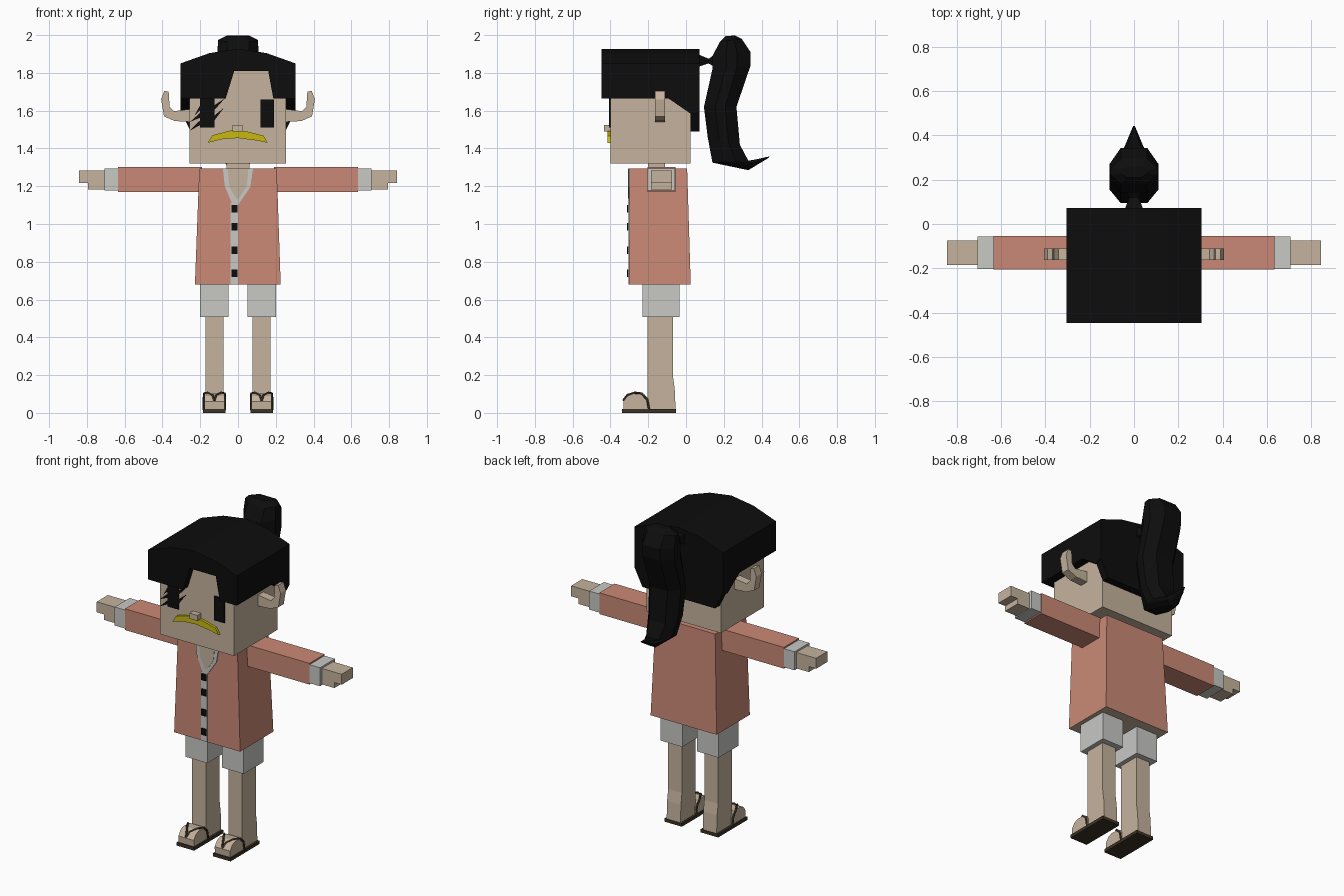
import bpy, bmesh
from mathutils import Vector

if "Cube" in bpy.data.objects:
    bpy.data.objects.remove(bpy.data.objects["Cube"], do_unlink=True)


def material(name, r, g, b):
    m = bpy.data.materials.new(name)
    m.use_nodes = True
    m.diffuse_color = (r, g, b, 1)
    bsdf = m.node_tree.nodes["Principled BSDF"]
    bsdf.inputs["Base Color"].default_value = (r, g, b, 1)
    bsdf.inputs["Roughness"].default_value = 0.9
    return m


SKIN = material("skin", .56, .45, .34)
CORAL = material("coral_cloth", .59, .25, .18)
GREY = material("pale_grey_cloth", .58, .58, .56)
BLACK = material("black", .004, .004, .004)
YELLOW = material("yellow", .58, .48, .005)
BROWN = material("dark_brown", .045, .032, .018)


def loft(name, rings, *mats):
    """Join equal-length rings of points into a capped solid."""
    bm = bmesh.new()
    loops = [[bm.verts.new(p) for p in ring] for ring in rings]
    n = len(loops[0])
    for a, b in zip(loops, loops[1:]):
        for i in range(n):
            j = (i + 1) % n
            bm.faces.new((a[i], a[j], b[j], b[i]))
    bm.faces.new(loops[0][::-1])
    bm.faces.new(loops[-1])
    bmesh.ops.recalc_face_normals(bm, faces=bm.faces)
    me = bpy.data.meshes.new(name)
    bm.to_mesh(me)
    bm.free()
    for m in mats:
        me.materials.append(m)
    ob = bpy.data.objects.new(name, me)
    bpy.context.collection.objects.link(ob)
    return ob


def prism_y(name, pts, y0, y1, mat):
    """Extrude an x-z outline along y."""
    return loft(name, [[(x, y, z) for x, z in pts] for y in (y0, y1)], mat)


def prism_x(name, pts, x0, x1, mat):
    """Extrude a y-z outline along x."""
    return loft(name, [[(x, y, z) for y, z in pts] for x in (x0, x1)], mat)


def rect(x0, x1, y0, y1, z):
    return [(x0, y0, z), (x1, y0, z), (x1, y1, z), (x0, y1, z)]


def box(name, x0, x1, y0, y1, z0, z1, mat):
    return loft(name, [rect(x0, x1, y0, y1, z0), rect(x0, x1, y0, y1, z1)], mat)


# Head and neck
box("head", -.257, .253, -.4, .025, 1.32, 1.85, SKIN)
box("neck", -.06, .06, -.2, -.11, 1.2, 1.33, SKIN)
box("nose", -.03, .025, -.435, -.39, 1.49, 1.525, SKIN)

# Hair cap with a notched fringe, back panel and sloping sides
prism_y("hair_cap", [(-.305, 1.665), (-.065, 1.665), (-.02, 1.81), (.16, 1.81),
                     (.187, 1.665), (.305, 1.665), (.305, 1.85), (.15, 1.905),
                     (0, 1.927), (-.15, 1.905), (-.305, 1.85)], -.447, .072, BLACK)
prism_y("hair_back", [(-.305, 1.6), (-.25, 1.49), (.25, 1.49), (.305, 1.6),
                      (.305, 1.85), (-.305, 1.85)], .024, .072, BLACK)
for s, side in ((1, "left"), (-1, "right")):
    prism_x(side + "_hair_side", [(-.1, 1.67), (.03, 1.58), (.072, 1.6), (.072, 1.67)],
            s * .24, s * .305, BLACK)


def tail_ring(front, back, w):
    """Eight-sided section between a front and a back (y, z) point."""
    out = []
    for t, k in ((0, .55), (.35, 1), (.65, 1), (1, .55)):
        p = Vector(front).lerp(Vector(back), t)
        out.append((k * w, p.x, p.y))
    return out + [(-x, y, z) for x, y, z in reversed(out)]


# Ponytail and its tie
loft("ponytail", [tail_ring(f, b, w) for f, b, w in (
    ((.21, 1.995), (.26, 1.998), .06),
    ((.18, 1.965), (.295, 1.98), .105),
    ((.14, 1.89), (.342, 1.91), .11),
    ((.14, 1.82), (.342, 1.84), .11),
    ((.095, 1.62), (.267, 1.62), .11),
    ((.115, 1.46), (.285, 1.42), .1),
    ((.14, 1.325), (.33, 1.335), .08),
    ((.33, 1.285), (.37, 1.342), .04),
    ((.44, 1.352), (.443, 1.358), .004))], BLACK)
loft("hair_tie", [[(-w, y, z0), (w, y, z0), (w, y, z1), (-w, y, z1)] for y, z0, z1, w in (
    (.06, 1.83, 1.9, .045), (.12, 1.85, 1.875, .02), (.17, 1.82, 1.91, .05))], BLACK)

# Eyes, lashes and moustache
box("right_eye", -.2, -.125, -.408, -.4, 1.51, 1.665, BLACK)
box("left_eye", .12, .19, -.408, -.4, 1.51, 1.66, BLACK)
for i, (x, z, dx, dz) in enumerate(((-.2, 1.615, -.03, -.04), (-.2, 1.575, -.055, -.035),
                                    (-.2, 1.535, -.055, -.04), (-.125, 1.615, .055, .05),
                                    (-.125, 1.56, .05, .055))):
    prism_y(f"lash_{i + 1}", [(x, z - .012), (x, z + .014), (x + dx, z + dz)],
            -.406, -.4, BLACK)
prism_y("moustache", [(-.16, 1.43), (-.135, 1.47), (-.04, 1.495), (.04, 1.492),
                      (.135, 1.467), (.157, 1.43), (.1, 1.442), (0, 1.455),
                      (-.08, 1.45)], -.415, -.395, YELLOW)

# Coat, with the body showing underneath
coat = loft("coat", [rect(-.228, .226, -.302, .025, .68),
                     rect(-.205, .205, -.298, .006, 1.293)], CORAL, SKIN)
for f in coat.data.polygons:
    if f.normal.z < -.9:
        f.material_index = 1

# Collar, front band and buttons
prism_y("collar", [(-.08, 1.294), (-.07, 1.2), (-.03, 1.105), (0, 1.1), (.065, 1.195),
                   (.08, 1.294)], -.305, -.296, GREY)
prism_y("open_chest", [(-.055, 1.295), (-.046, 1.2), (-.012, 1.135), (.004, 1.135),
                       (.046, 1.2), (.055, 1.295)], -.307, -.298, SKIN)
box("front_band", -.04, 0, -.305, -.296, .68, 1.11, GREY)
for i, z in enumerate((.74, .86, .985, 1.08)):
    box(f"button_{i + 1}", -.035, -.003, -.312, -.304, z - .02, z + .02, BLACK)


def strap(name, points):
    cu = bpy.data.curves.new(name, "CURVE")
    cu.dimensions = "3D"
    cu.bevel_depth = .006
    cu.bevel_resolution = 0
    cu.use_fill_caps = True
    sp = cu.splines.new("POLY")
    sp.points.add(len(points) - 1)
    for q, p in zip(sp.points, points):
        q.co = (*p, 1)
    cu.materials.append(BROWN)
    bpy.context.collection.objects.link(bpy.data.objects.new(name, cu))


# Mirrored parts: ears, arms, legs and sandals
for s, side in ((1, "left"), (-1, "right")):
    ear = [(.24, 1.54), (.335, 1.545), (.392, 1.57), (.407, 1.66), (.39, 1.705),
           (.367, 1.70), (.362, 1.62), (.34, 1.597), (.24, 1.61)]
    prism_y(side + "_ear", [(s * x, z) for x, z in ear], -.163, -.11, SKIN)

    box(side + "_sleeve", s * .19, s * .635, -.205, -.055, 1.17, 1.302, CORAL)
    box(side + "_cuff", s * .63, s * .707, -.203, -.057, 1.178, 1.293, GREY)
    hand = [(.7, 1.183), (.793, 1.183), (.793, 1.217), (.843, 1.217), (.843, 1.282),
            (.7, 1.282)]
    prism_y(side + "_hand", [(s * x, z) for x, z in hand], -.185, -.075, SKIN)

    box(side + "_shorts_leg", s * .05, s * .2, -.23, -.035, .507, .72, GREY)
    prism_x(side + "_leg", [(-.205, .015), (-.055, .015), (-.06, .13), (-.07, .2),
                            (-.07, .55), (-.205, .55)], s * .077, s * .172, SKIN)
    prism_x(side + "_foot", [(-.33, .015), (-.332, .06), (-.31, .09), (-.28, .102),
                             (-.22, .098), (-.195, .07), (-.195, .015)],
            s * .072, s * .178, SKIN)
    box(side + "_sole", s * .065, s * .185, -.338, -.052, 0, .02, BROWN)
    for e, edge in ((1, "outer"), (-1, "inner")):
        path = [(0, -.333, .065), (.01, -.31, .095), (.035, -.27, .107), (.055, -.235, .103),
                (.057, -.205, .07), (.057, -.195, .015)]
        strap(f"{side}_{edge}_strap", [(s * (.125 + e * x), y, z) for x, y, z in path])
